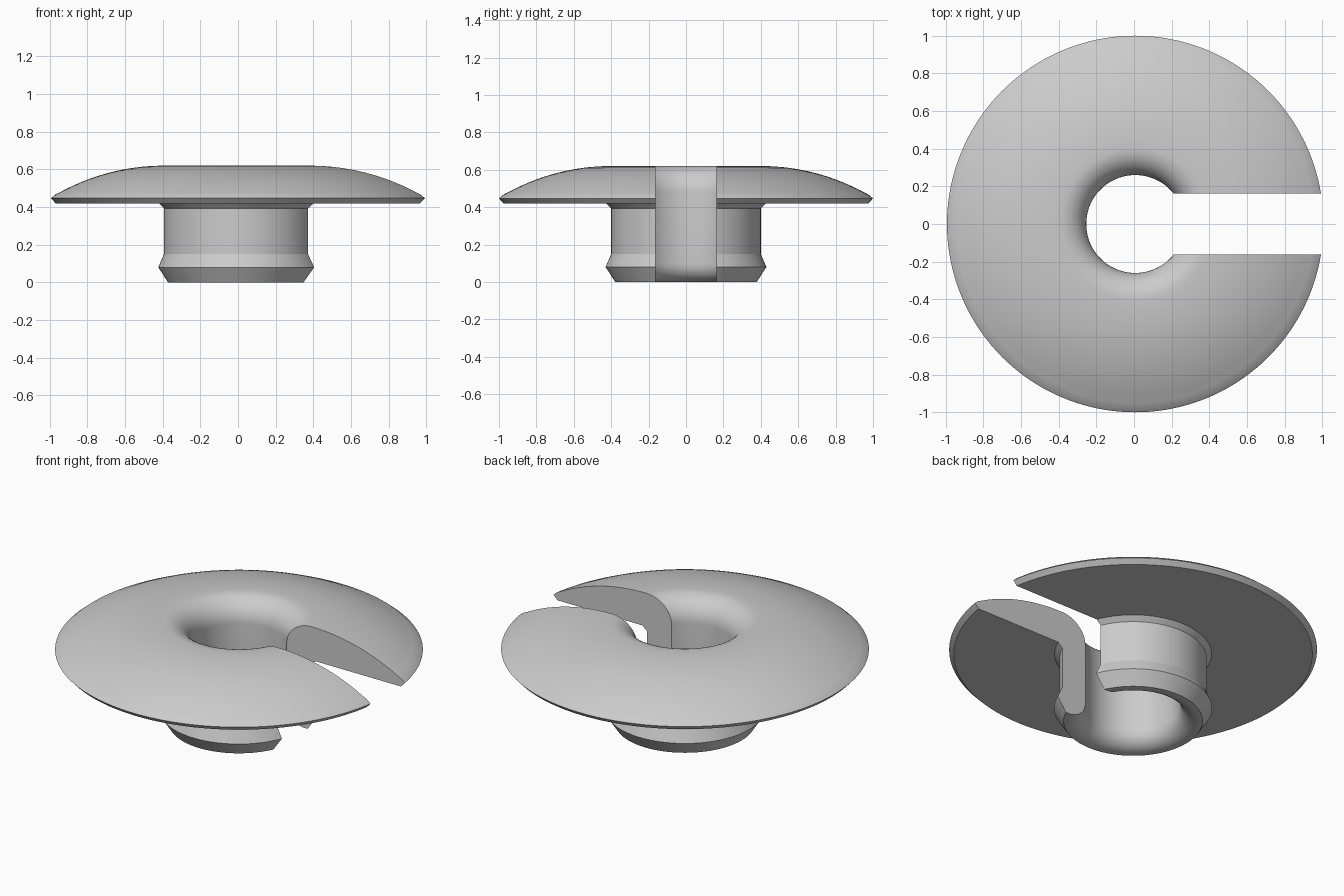
import bpy, bmesh, math

cube = bpy.data.objects.get("Cube")
if cube:
    bpy.data.objects.remove(cube, do_unlink=True)

AXIS_X = 0.0065      # the open slot shortens the +x side, so the axis sits off centre
BORE = 0.26
SLOT_HALF = 0.162
TOP = 0.62
SEGMENTS = 160

grey = bpy.data.materials.new("light grey")
grey.use_nodes = True
colour = (0.6, 0.6, 0.6, 1)
grey.diffuse_color = colour
grey.node_tree.nodes["Principled BSDF"].inputs["Base Color"].default_value = colour


def arc(cx, cz, radius, start, end, steps):
    """Points (r, z) along an arc, angles in degrees."""
    angles = [math.radians(start + (end - start) * i / steps) for i in range(steps + 1)]
    return [(cx + radius * math.cos(a), cz + radius * math.sin(a)) for a in angles]


def lathe(name, profile):
    """Closed ring made by turning a closed profile round z."""
    bm = bmesh.new()
    rings = []
    for i in range(SEGMENTS):
        a = 2 * math.pi * i / SEGMENTS
        rings.append([bm.verts.new((r * math.cos(a), r * math.sin(a), z)) for r, z in profile])
    for i in range(SEGMENTS):
        here, there = rings[i], rings[(i + 1) % SEGMENTS]
        for j in range(len(profile)):
            k = (j + 1) % len(profile)
            bm.faces.new((here[j], here[k], there[k], there[j]))
    bmesh.ops.recalc_face_normals(bm, faces=bm.faces)
    mesh = bpy.data.meshes.new(name)
    bm.to_mesh(mesh)
    bm.free()
    mesh.materials.append(grey)
    obj = bpy.data.objects.new(name, mesh)
    bpy.context.collection.objects.link(obj)
    return obj


# Cross-section: rounded mouth, domed flange, shaft, snap ridge, rounded foot
mouth = arc(BORE + 0.14, TOP - 0.14, 0.14, 180, 90, 12)
dome_radius = 1.15
dome_end = 90 - math.degrees(math.asin(0.55 / dome_radius))
dome = arc(0.40, TOP - dome_radius, dome_radius, 90, dome_end, 14)[1:]
outside = [(0.975, 0.468), (1.0, 0.447), (0.975, 0.42),
           (0.427, 0.42), (0.40, 0.393), (0.40, 0.15),
           (0.43, 0.08), (0.378, 0)]
foot = arc(BORE + 0.10, 0.10, 0.10, 270, 180, 10)
grommet = lathe("slotted_grommet", mouth + dome + outside + foot)
grommet.location.x = AXIS_X

# Slot from the bore out through the +x rim
bpy.ops.mesh.primitive_cube_add(size=1, location=(AXIS_X + 0.75, 0, 0.3))
cutter = bpy.context.object
cutter.name = "slot_cutter"
cutter.scale = (1.5, 2 * SLOT_HALF, 1.5)
cutter.hide_render = True
cutter.data.materials.append(grey)

slot = grommet.modifiers.new("slot", 'BOOLEAN')
slot.operation = 'DIFFERENCE'
slot.solver = 'EXACT'
slot.object = cutter

bpy.ops.object.select_all(action='DESELECT')
grommet.select_set(True)
bpy.context.view_layer.objects.active = grommet
bpy.ops.object.modifier_apply(modifier="slot")
bpy.data.objects.remove(cutter, do_unlink=True)
bpy.ops.object.shade_smooth_by_angle(angle=math.radians(20))
